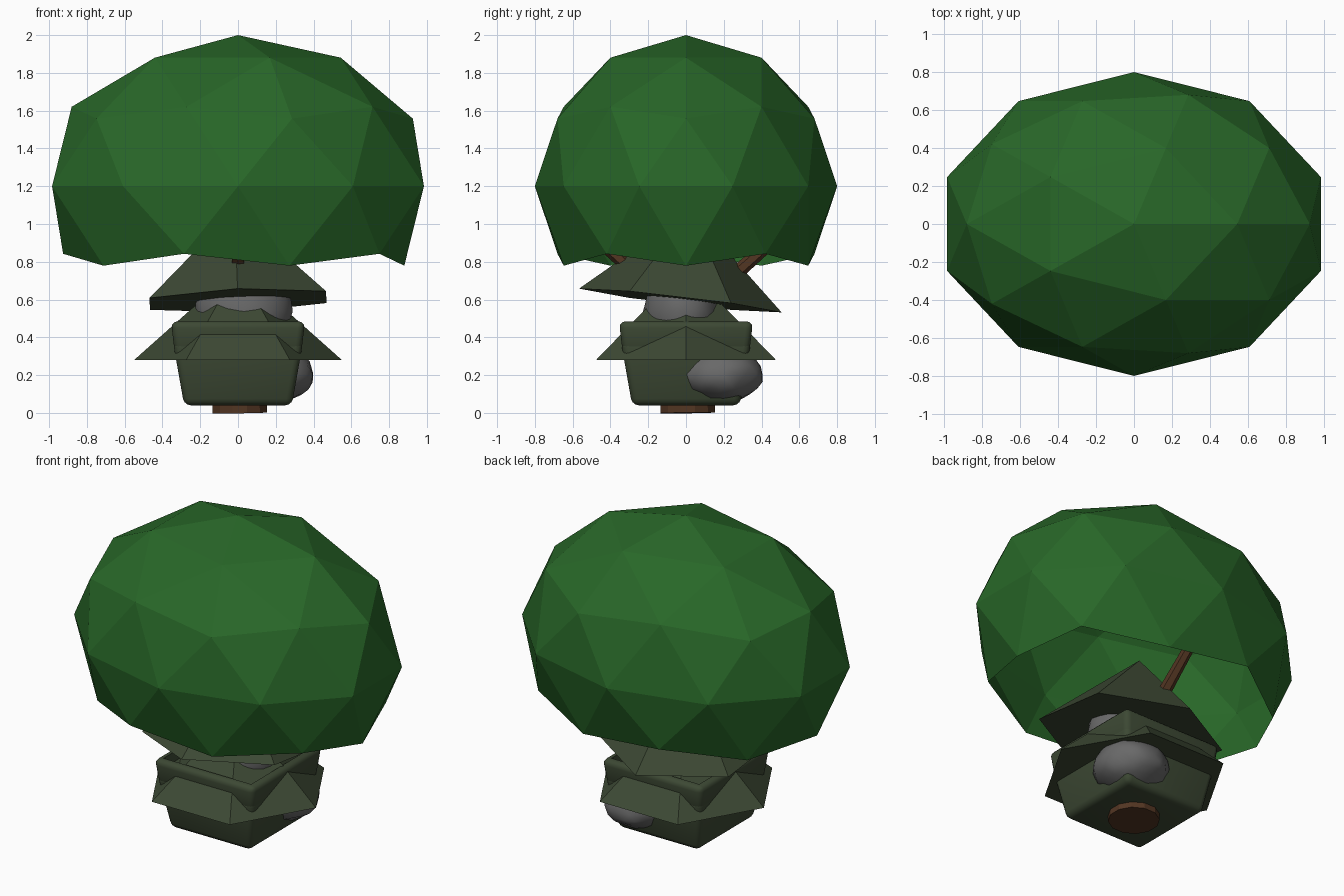
import bpy, bmesh, math, random
from mathutils import Vector, Matrix

if "Cube" in bpy.data.objects:
    bpy.data.objects.remove(bpy.data.objects["Cube"])

random.seed(4)


def material(name, rgb):
    m = bpy.data.materials.new(name)
    m.diffuse_color = (*rgb, 1)
    m.use_nodes = True
    m.node_tree.nodes["Principled BSDF"].inputs["Base Color"].default_value = m.diffuse_color
    return m


LEAF = material("leaf green", (0.021, 0.135, 0.021))
MOSS = material("moss green", (0.046, 0.066, 0.034))
STONE = material("stone grey", (0.14, 0.14, 0.14))
BARK = material("bark brown", (0.085, 0.036, 0.016))


def add(name, bm, mat, smooth=None):
    me = bpy.data.meshes.new(name)
    bmesh.ops.recalc_face_normals(bm, faces=bm.faces)
    bm.to_mesh(me)
    bm.free()
    me.materials.append(mat)
    ob = bpy.data.objects.new(name, me)
    bpy.context.collection.objects.link(ob)
    if smooth:
        bpy.ops.object.select_all(action='DESELECT')
        ob.select_set(True)
        bpy.context.view_layer.objects.active = ob
        bpy.ops.object.shade_smooth_by_angle(angle=math.radians(smooth))
    return ob


def rounded_box(name, z0, z1, half0, half1, bevel, recess=None):
    """Tapered square block with rounded edges and an optional sunken top."""
    bm = bmesh.new()
    bmesh.ops.create_cube(bm, size=2)
    for v in bm.verts:
        h, z = (half1, z1) if v.co.z > 0 else (half0, z0)
        v.co = (v.co.x * h, v.co.y * h, z)
    bmesh.ops.bevel(bm, geom=bm.edges[:], offset=bevel, segments=3,
                    profile=0.5, affect='EDGES')
    if recess:
        top = max(bm.faces, key=lambda f: f.calc_center_median().z + f.calc_area())
        bmesh.ops.inset_individual(bm, faces=[top], thickness=0.015)
        bmesh.ops.inset_individual(bm, faces=[top], thickness=0.005, depth=-recess)
    return add(name, bm, MOSS, 35)


def hex_roof(name, radius, height, start, matrix):
    """Six-sided closed cone, first corner at the start angle."""
    bm = bmesh.new()
    ring = [bm.verts.new((radius * math.cos(start + i * math.pi / 3),
                          radius * math.sin(start + i * math.pi / 3), 0))
            for i in range(6)]
    tip = bm.verts.new((0, 0, height))
    bm.faces.new(ring)
    for i in range(6):
        bm.faces.new((ring[i], ring[(i + 1) % 6], tip))
    bm.transform(matrix)
    return add(name, bm, MOSS)


def rock(name, centre, size, rough):
    bm = bmesh.new()
    bmesh.ops.create_icosphere(bm, subdivisions=3, radius=1)
    for v in bm.verts:
        k = 1 + random.uniform(-rough, rough)
        v.co = Vector(centre) + Vector(c * s * k for c, s in zip(v.co, size))
    return add(name, bm, STONE, 50)


def limb(name, a, b, r0, r1, sides):
    a, b = Vector(a), Vector(b)
    bm = bmesh.new()
    bmesh.ops.create_cone(bm, cap_ends=True, segments=sides, radius1=r0,
                          radius2=r1, depth=(b - a).length)
    turn = (b - a).to_track_quat('Z', 'Y').to_matrix().to_4x4()
    bm.transform(Matrix.Translation((a + b) / 2) @ turn)
    return add(name, bm, BARK)


# Canopy: faceted dome with its underside left open
bm = bmesh.new()
bmesh.ops.create_icosphere(bm, subdivisions=2, radius=1)
bmesh.ops.delete(bm, geom=[v for v in bm.verts if v.co.z < -0.6], context='VERTS')
bm.transform(Matrix.Translation((0, 0, 1.2)) @ Matrix.Diagonal((1.035, 0.8, 0.8, 1)))
add("canopy", bm, LEAF)

# Pot body and rim
rounded_box("pot_body", 0.04, 0.38, 0.285, 0.345, 0.035)
rounded_box("pot_rim", 0.32, 0.485, 0.335, 0.355, 0.035, recess=0.06)

# Lower roof is level, upper roof is turned and tilted up at the front
hex_roof("lower_roof", 0.55, 0.49, 0, Matrix.Translation((0, 0, 0.28)))
tilt = Matrix.Rotation(math.radians(-2.2), 4, 'Y') @ Matrix.Rotation(math.radians(-6.7), 4, 'X')
hex_roof("upper_roof", 0.54, 0.48, math.pi / 2,
         Matrix.Translation((0, -0.03, 0.595)) @ tilt)

# Rocks: one between the roofs, one breaking out of the back right corner
rock("middle_rock", (0.03, -0.02, 0.54), (0.26, 0.205, 0.25), 0.03)
rock("corner_rock", (0.185, 0.19, 0.205), (0.215, 0.22, 0.15), 0.04)

# Trunk showing below the pot, with two branches rising into the canopy
limb("trunk", (0.01, 0.01, 0), (0, 0, 0.65), 0.15, 0.13, 12)
for side, label in ((-1, "front"), (1, "back")):
    limb(label + "_branch", (0, side * 0.05, 0.55), (0, side * 0.55, 0.99), 0.045, 0.03, 6)
